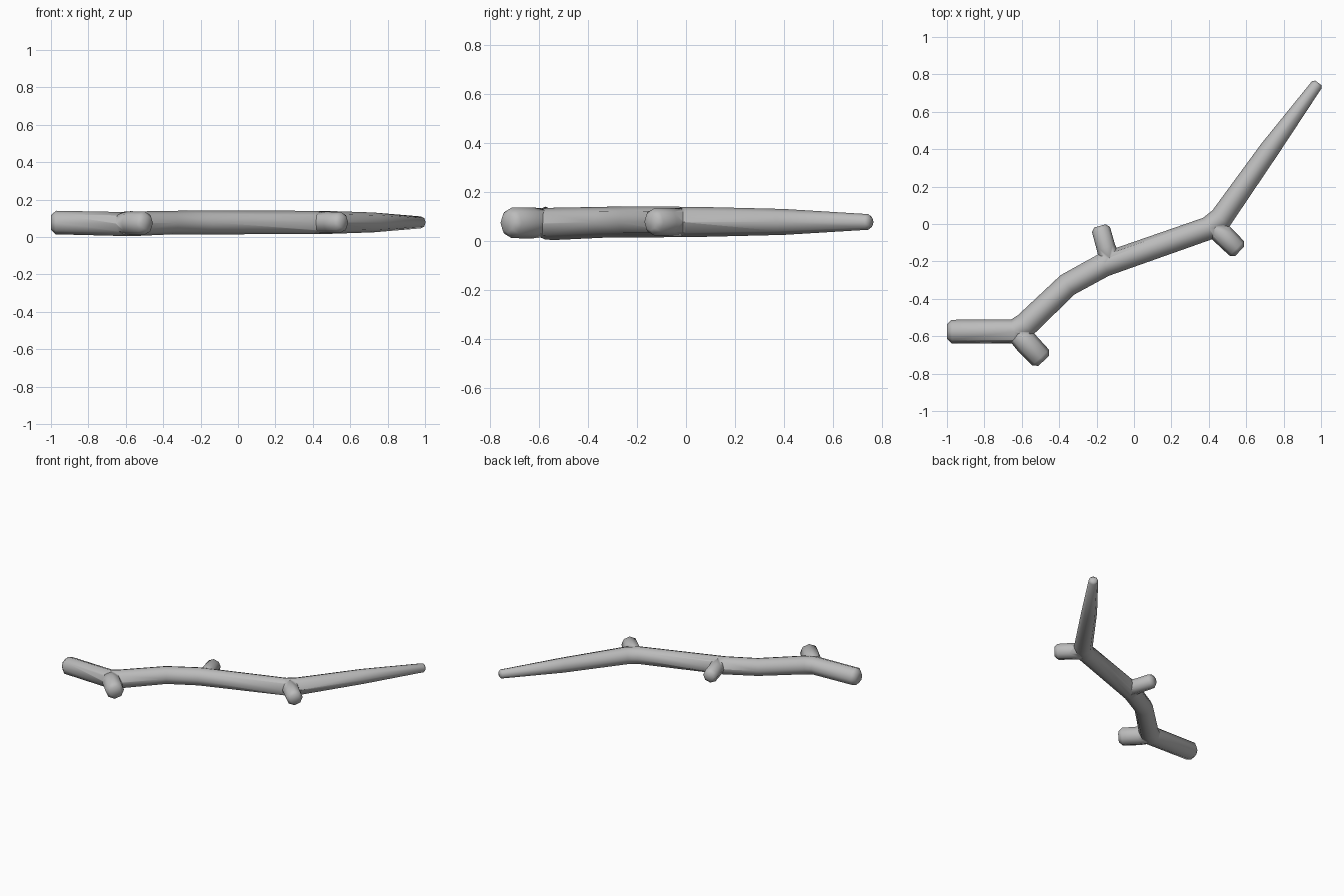
import bpy, bmesh, math
from mathutils import Vector

cube = bpy.data.objects.get("Cube")
if cube:
    bpy.data.objects.remove(cube, do_unlink=True)

bark = bpy.data.materials.new("grey_bark")
bark.diffuse_color = (0.5, 0.5, 0.5, 1)
bark.use_nodes = True
bark.node_tree.nodes["Principled BSDF"].inputs["Base Color"].default_value = (0.5, 0.5, 0.5, 1)

SIDES = 8


def tube(name, path):
    """Sweep an eight-sided ring along (x, y, z, radius) points, mitred at bends, chamfered at ends."""
    pts = [Vector(p[:3]) for p in path]
    radii = [p[3] for p in path]
    first, last = (pts[1] - pts[0]).normalized(), (pts[-1] - pts[-2]).normalized()
    # Pull the full-size end rings back and leave a smaller ring as the chamfered tip
    a, b = radii[0] * 0.4, radii[-1] * 0.4
    pts = [pts[0], pts[0] + first * a] + pts[1:-1] + [pts[-1] - last * b, pts[-1]]
    radii = [radii[0] * 0.62, radii[0]] + radii[1:-1] + [radii[-1], radii[-1] * 0.62]
    bm = bmesh.new()
    rings = []
    for i, (p, r) in enumerate(zip(pts, radii)):
        d_in = (p - pts[i - 1]).normalized() if i else first
        d_out = (pts[i + 1] - p).normalized() if i < len(pts) - 1 else last
        side = Vector((0, 0, 1)).cross(d_in + d_out).normalized()
        up = (d_in + d_out).cross(side).normalized()
        mitre = 1 / math.cos(d_in.angle(d_out) / 2)
        angles = [math.tau * k / SIDES for k in range(SIDES)]
        rings.append([bm.verts.new(p + side * math.cos(t) * r * mitre + up * math.sin(t) * r)
                      for t in angles])
    for lo, hi in zip(rings, rings[1:]):
        for k in range(SIDES):
            n = (k + 1) % SIDES
            bm.faces.new((lo[k], lo[n], hi[n], hi[k]))
    bm.faces.new(rings[0][::-1])
    bm.faces.new(rings[-1])
    bmesh.ops.recalc_face_normals(bm, faces=bm.faces)
    mesh = bpy.data.meshes.new(name)
    bm.to_mesh(mesh)
    bm.free()
    mesh.materials.append(bark)
    obj = bpy.data.objects.new(name, mesh)
    bpy.context.collection.objects.link(obj)
    return obj


# Main bough, thick end to thin tip
bough = tube("main_branch", [
    (-1.0, -0.575, 0.078, 0.063), (-0.64, -0.575, 0.07, 0.064), (-0.58, -0.54, 0.07, 0.066),
    (-0.355, -0.325, 0.077, 0.063), (-0.16, -0.218, 0.078, 0.064),
    (0.40, -0.022, 0.078, 0.062), (0.465, 0.03, 0.078, 0.062),
    (0.725, 0.40, 0.078, 0.053), (0.985, 0.755, 0.078, 0.032)])

# Cut-off twigs, flared where they leave the bough
twigs = [
    tube("lower_twig", [(-0.63, -0.575, 0.074, 0.06), (-0.575, -0.635, 0.074, 0.064),
                        (-0.483, -0.732, 0.074, 0.062)]),
    tube("middle_twig", [(-0.125, -0.2, 0.078, 0.056), (-0.15, -0.125, 0.078, 0.051),
                         (-0.182, -0.01, 0.078, 0.05)]),
    tube("upper_twig", [(0.42, -0.005, 0.078, 0.058), (0.495, -0.077, 0.078, 0.057),
                        (0.565, -0.146, 0.078, 0.055)])]

# Fuse the twigs into the bough
for twig in twigs:
    join = bough.modifiers.new("join_" + twig.name, 'BOOLEAN')
    join.operation = 'UNION'
    join.solver = 'EXACT'
    join.object = twig
bpy.context.view_layer.objects.active = bough
for ob in bpy.context.selected_objects:
    ob.select_set(False)
bough.select_set(True)
for mod in list(bough.modifiers):
    bpy.ops.object.modifier_apply(modifier=mod.name)
for twig in twigs:
    bpy.data.objects.remove(twig, do_unlink=True)

bpy.ops.object.shade_smooth_by_angle(angle=math.radians(50))
